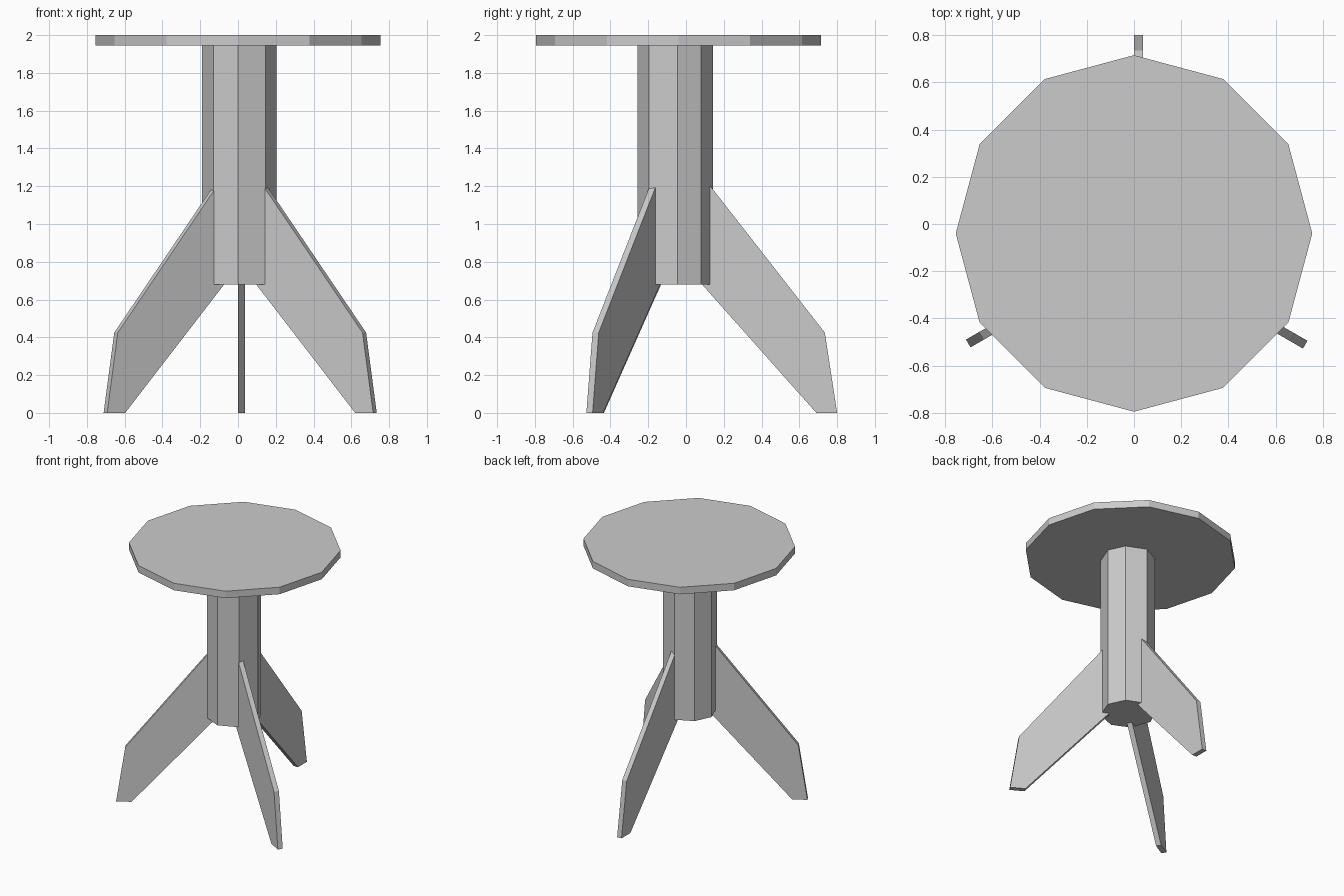
import bpy, bmesh, math
from mathutils import Matrix, Vector

cube = bpy.data.objects.get("Cube")
if cube:
    bpy.data.objects.remove(cube, do_unlink=True)

GREY = (0.6, 0.6, 0.6, 1.0)
grey = bpy.data.materials.new("plain_grey")
grey.use_nodes = True
grey.diffuse_color = GREY
grey.node_tree.nodes["Principled BSDF"].inputs["Base Color"].default_value = GREY


def prism(name, outline, depth, matrix):
    """Extrude a flat outline along local z, then place it."""
    bm = bmesh.new()
    face = bm.faces.new([bm.verts.new((a, b, 0)) for a, b in outline])
    extruded = bmesh.ops.extrude_face_region(bm, geom=[face])["geom"]
    verts = [v for v in extruded if isinstance(v, bmesh.types.BMVert)]
    bmesh.ops.translate(bm, verts=verts, vec=(0, 0, depth))
    bmesh.ops.transform(bm, matrix=matrix, verts=bm.verts)
    bmesh.ops.recalc_face_normals(bm, faces=bm.faces)
    mesh = bpy.data.meshes.new(name)
    bm.to_mesh(mesh)
    bm.free()
    mesh.materials.append(grey)
    obj = bpy.data.objects.new(name, mesh)
    bpy.context.collection.objects.link(obj)
    return obj


# Twelve-sided top
radius = 0.755
ring = [(radius * math.cos(math.tau * i / 12), radius * math.sin(math.tau * i / 12))
        for i in range(12)]
prism("table_top", ring, 0.055, Matrix.Translation((0, -0.04, 1.945)))

# Slightly uneven eight-sided column
column = [(0, -0.256), (0.145, -0.196), (0.204, -0.045), (0.145, 0.08),
          (0, 0.142), (-0.13, 0.08), (-0.19, -0.045), (-0.13, -0.196)]
prism("column", column, 1.28, Matrix.Translation((0, 0, 0.68)))

# Three plank legs, profile measured inward from the tip of each foot
THICK = 0.038
profile = [(0, 0), (-0.065, 0.425), (-0.69, 1.225), (-0.715, 0.68), (-0.11, 0)]
feet = {"back_leg": (0.019, 0.80, 90),
        "front_left_leg": (0.725, -0.511, -30),
        "front_right_leg": (-0.702, -0.506, 210)}
for name, (x, y, angle) in feet.items():
    place = (Matrix.Translation((x, y, 0))
             @ Matrix.Rotation(math.radians(angle), 4, "Z")
             @ Matrix.Rotation(math.radians(90), 4, "X")
             @ Matrix.Translation((0, 0, -THICK / 2)))
    prism(name, profile, THICK, place)
